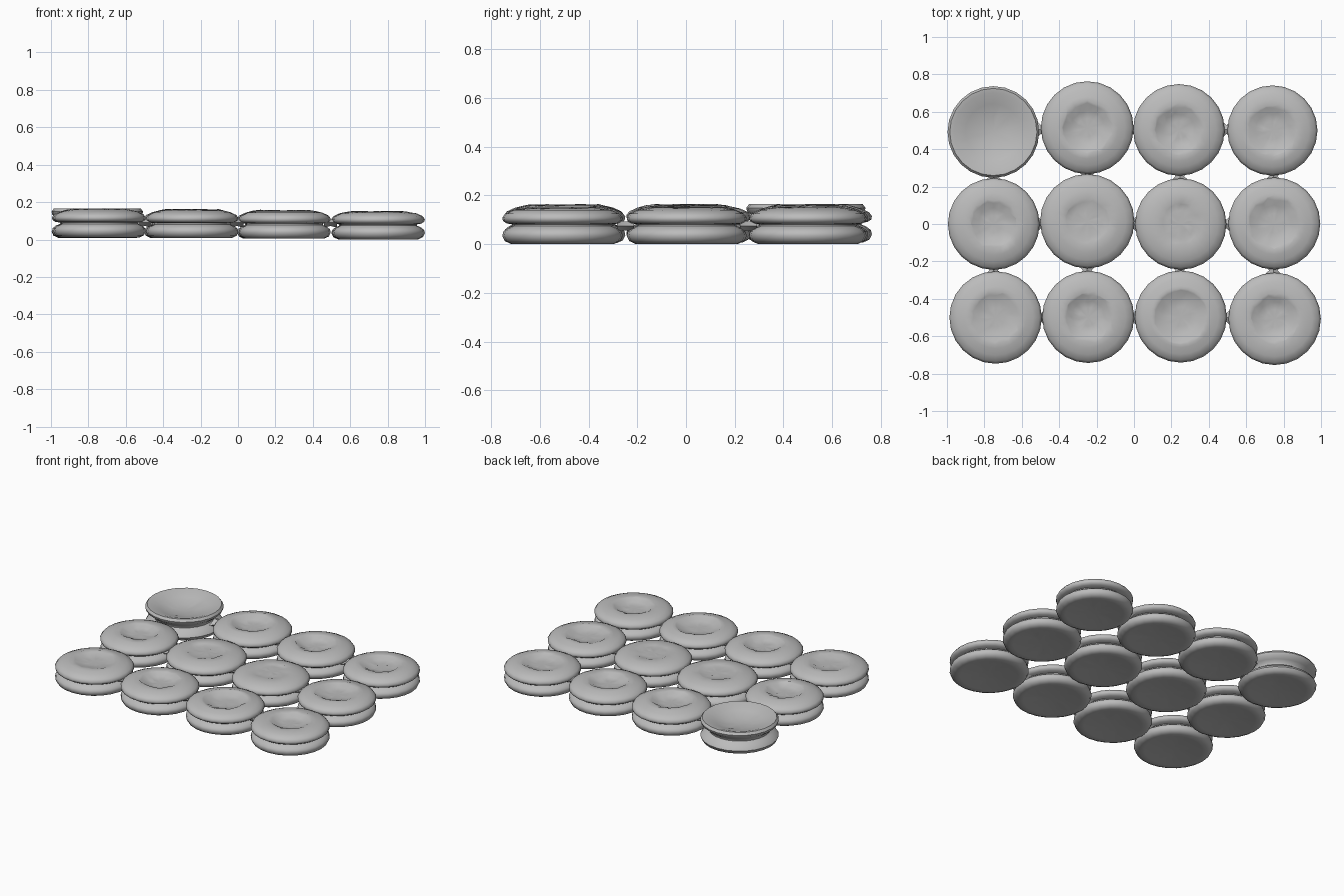
import bpy, bmesh, math, random
from mathutils import Vector

if "Cube" in bpy.data.objects:
    bpy.data.objects.remove(bpy.data.objects["Cube"])

random.seed(4)
SEG = 24

grey = bpy.data.materials.new("plain grey")
grey.diffuse_color = (0.5, 0.5, 0.5, 1)
grey.use_nodes = True
grey.node_tree.nodes["Principled BSDF"].inputs["Base Color"].default_value = grey.diffuse_color


def finish(bm, name, angle=50):
    bmesh.ops.recalc_face_normals(bm, faces=bm.faces)
    me = bpy.data.meshes.new(name)
    bm.to_mesh(me)
    bm.free()
    ob = bpy.data.objects.new(name, me)
    bpy.context.collection.objects.link(ob)
    me.materials.append(grey)
    bpy.ops.object.select_all(action='DESELECT')
    ob.select_set(True)
    bpy.context.view_layer.objects.active = ob
    bpy.ops.object.shade_smooth_by_angle(angle=math.radians(angle))
    return ob


def lathe(name, profile, cx, cy, z0, wobble):
    """Spin (radius, height) points into a closed, slightly hand-shaped disc."""
    bm = bmesh.new()
    rings = []
    for r, z in profile:
        if r == 0:
            rings.append([bm.verts.new((cx, cy, z + z0))])
            continue
        # inner rings are the pressed dents, so they are rougher
        k = wobble if r < 0.15 else 0.0
        ring = []
        for i in range(SEG):
            a = 2 * math.pi * i / SEG
            rr = r * (1 + random.uniform(-k, k))
            ring.append(bm.verts.new((cx + rr * math.cos(a), cy + rr * math.sin(a),
                                      z + z0 + random.uniform(-k, k) * 0.03)))
        rings.append(ring)
    for a, b in zip(rings, rings[1:]):
        for i in range(SEG):
            j = (i + 1) % SEG
            if len(a) == 1:
                bm.faces.new((a[0], b[j], b[i]))
            elif len(b) == 1:
                bm.faces.new((a[i], a[j], b[0]))
            else:
                bm.faces.new((a[i], a[j], b[j], b[i]))
    finish(bm, name)


def disc_profile(R, top, dent_r, dent):
    """Two rounded lobes with a groove between and a dent in the top."""
    return [(0, 0.014), (0.10, 0.011), (0.18, 0.003), (R - 0.035, 0.0), (R - 0.01, 0.012),
            (R, 0.033), (R - 0.004, 0.05), (R - 0.022, 0.064), (R - 0.042, 0.073),
            (R - 0.042, 0.080), (R - 0.018, 0.084), (R - 0.003, 0.094), (R, 0.108),
            (R - 0.012, 0.124), (R - 0.045, 0.139), (0.165, top - 0.004),
            (dent_r + 0.015, top), (dent_r, top - 0.004),
            (dent_r * 0.72, top - dent * 0.75), (dent_r * 0.4, top - dent), (0, top - dent * 0.8)]


# The bowl-topped disc at the back left
def bowl_profile(R, top):
    return [(0, 0.014), (0.10, 0.011), (0.18, 0.003), (R - 0.035, 0.0), (R - 0.01, 0.012),
            (R, 0.033), (R - 0.012, 0.052), (R - 0.035, 0.066), (R - 0.05, 0.078),
            (R - 0.048, 0.09), (R - 0.028, 0.105), (R - 0.004, 0.125), (R, 0.14),
            (R - 0.012, top), (R - 0.035, top - 0.003), (0.15, top - 0.025),
            (0.08, top - 0.045), (0, top - 0.05)]


# Discs: x, y, radius, top height, dent radius, dent depth
discs = [
    (-0.25, 0.515, 0.248, 0.154, 0.125, 0.030), (0.24, 0.503, 0.245, 0.153, 0.120, 0.030),
    (0.74, 0.50, 0.241, 0.150, 0.125, 0.025),
    (-0.75, 0.0, 0.245, 0.153, 0.115, 0.025), (-0.25, 0.015, 0.252, 0.152, 0.110, 0.010),
    (0.25, 0.0, 0.244, 0.152, 0.100, 0.005), (0.75, 0.003, 0.246, 0.149, 0.130, 0.025),
    (-0.74, -0.50, 0.247, 0.152, 0.125, 0.018), (-0.245, -0.497, 0.246, 0.152, 0.120, 0.030),
    (0.25, -0.495, 0.246, 0.149, 0.135, 0.028), (0.752, -0.507, 0.247, 0.147, 0.120, 0.028),
]
lathe("bowl_disc", bowl_profile(0.245, 0.156), -0.752, 0.492, 0.009, 0.05)
for n, (x, y, R, top, dr, dd) in enumerate(discs):
    z0 = 0.006 - 0.006 * (x + y * 0.0) / 0.75 * 0.8
    lathe(f"disc_{n + 1}", disc_profile(R, top, dr, dd), x, y, max(z0, 0.0), 0.07)


def bridge(name, mid, along):
    """Thin web pinched in the middle, joining two neighbouring discs."""
    bm = bmesh.new()
    d = Vector((1, 0, 0)) if along == 'x' else Vector((0, 1, 0))
    s = Vector((-d.y, d.x, 0))
    rings = []
    for t, w, h in ((-0.035, 0.06, 0.026), (0, 0.022, 0.018), (0.035, 0.06, 0.026)):
        rings.append([bm.verts.new(Vector(mid) + d * t + s * a * w + Vector((0, 0, b * h)))
                      for a, b in ((1, 0), (0, 1), (-1, 0), (0, -1))])
    for a, b in zip(rings, rings[1:]):
        for i in range(4):
            j = (i + 1) % 4
            bm.faces.new((a[i], a[j], b[j], b[i]))
    bm.faces.new(rings[0])
    bm.faces.new(rings[-1])
    finish(bm, name)


# Webs between columns, then between rows
for i, x in enumerate((-0.497, -0.005, 0.495)):
    for j, y in enumerate((-0.5, 0.0, 0.505)):
        bridge(f"side_web_{i}_{j}", (x, y, 0.09), 'x')
for i, x in enumerate((-0.75, -0.25, 0.245, 0.745)):
    for j, y in enumerate((-0.248, 0.256)):
        bridge(f"row_web_{i}_{j}", (x, y, 0.075), 'y')
